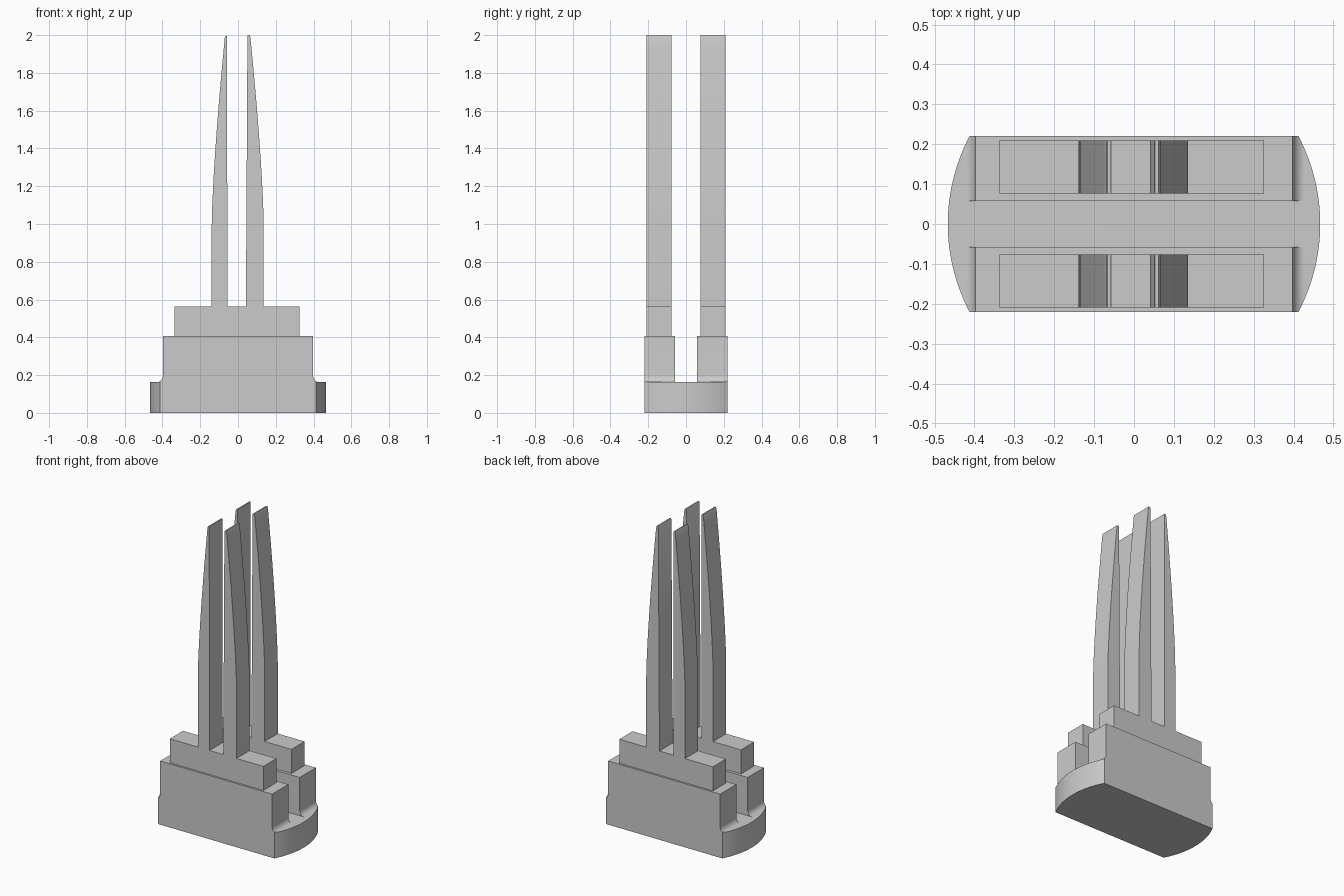
import bpy, bmesh
from math import sin, cos, asin, pi
from mathutils import Vector

if "Cube" in bpy.data.objects:
    bpy.data.objects.remove(bpy.data.objects["Cube"], do_unlink=True)

grey = bpy.data.materials.new("plain grey")
grey.use_nodes = True
GREY = (0.6, 0.6, 0.6, 1)
grey.diffuse_color = GREY
grey.node_tree.nodes["Principled BSDF"].inputs["Base Color"].default_value = GREY


def prism(name, points, sweep):
    """Sweep a closed 3D outline along a vector into a solid."""
    bm = bmesh.new()
    face = bm.faces.new([bm.verts.new(p) for p in points])
    swept = bmesh.ops.extrude_face_region(bm, geom=[face])["geom"]
    verts = [v for v in swept if isinstance(v, bmesh.types.BMVert)]
    bmesh.ops.translate(bm, verts=verts, vec=Vector(sweep))
    bmesh.ops.recalc_face_normals(bm, faces=bm.faces)
    mesh = bpy.data.meshes.new(name)
    bm.to_mesh(mesh)
    bm.free()
    mesh.materials.append(grey)
    obj = bpy.data.objects.new(name, mesh)
    bpy.context.collection.objects.link(obj)
    return obj


def activate(obj):
    bpy.ops.object.select_all(action="DESELECT")
    obj.select_set(True)
    bpy.context.view_layer.objects.active = obj


def smooth(obj):
    activate(obj)
    bpy.ops.object.shade_smooth_by_angle(angle=pi / 6)


def cut(obj, cutter):
    cutter.hide_render = True
    mod = obj.modifiers.new("cut", "BOOLEAN")
    mod.operation = "DIFFERENCE"
    mod.solver = "EXACT"
    mod.object = cutter
    activate(obj)
    bpy.ops.object.modifier_apply(modifier=mod.name)
    bpy.data.objects.remove(cutter, do_unlink=True)


# Body: flat front and back, bowed ends
DEPTH, END, BOW = 0.221, 0.412, 0.055
FOOT, SHOULDER, STEP, TIP = 0.163, 0.408, 0.562, 2.0
radius = (DEPTH ** 2 + BOW ** 2) / (2 * BOW)
half = asin(DEPTH / radius)
N = 24
arc = []
for i in range(N + 1):
    a = half * (2 * i / N - 1)
    arc.append((END + BOW - radius + radius * cos(a), radius * sin(a), 0))
outline = arc + [(-x, -y, z) for x, y, z in arc]
body = prism("body", outline, (0, 0, SHOULDER))

# Lengthwise slot that splits the upper body into two walls
slot = [(-1, y, z) for y, z in ((-0.058, FOOT), (0.058, FOOT), (0.058, 1), (-0.058, 1))]
cut(body, prism("slot_cutter", slot, (2, 0, 0)))

# End ledges, with a fillet where they meet the walls
for side in (-1, 1):
    profile = [(0.6, 1), (0.6, FOOT)]
    for i in range(9):
        a = i / 8 * pi / 2
        profile.append((0.427 - 0.03 * sin(a), FOOT + 0.036 * (1 - cos(a))))
    profile.append((0.397, 1))
    cut(body, prism("ledge_cutter", [(side * x, -1, z) for x, z in profile], (0, 2, 0)))
smooth(body)


# Prongs: straight below, outer edge curving in towards the tip
def outer_edge(base, tip):
    edge = [(base, STEP)]
    for i in range(17):
        t = i / 16
        edge.append((base + (tip - base) * t ** 1.4, 1 + (TIP - 0.015 - 1) * t))
    return edge


left_prong = [(0.042, STEP), (0.05, TIP - 0.006), (0.053, TIP), (0.062, TIP)]
left_prong += outer_edge(0.136, 0.066)[::-1]
right_prong = outer_edge(-0.139, -0.07)
right_prong += [(-0.066, TIP - 0.004), (-0.058, TIP - 0.004), (-0.056, STEP)]

# Each step and its pair of prongs is one plate
plate = [(0.326, SHOULDER), (-0.337, SHOULDER), (-0.337, STEP)]
plate += right_prong + left_prong + [(0.326, STEP)]
for name, y in (("front_pronged_plate", -0.209), ("back_pronged_plate", 0.076)):
    smooth(prism(name, [(x, y, z) for x, z in plate], (0, 0.133, 0)))
